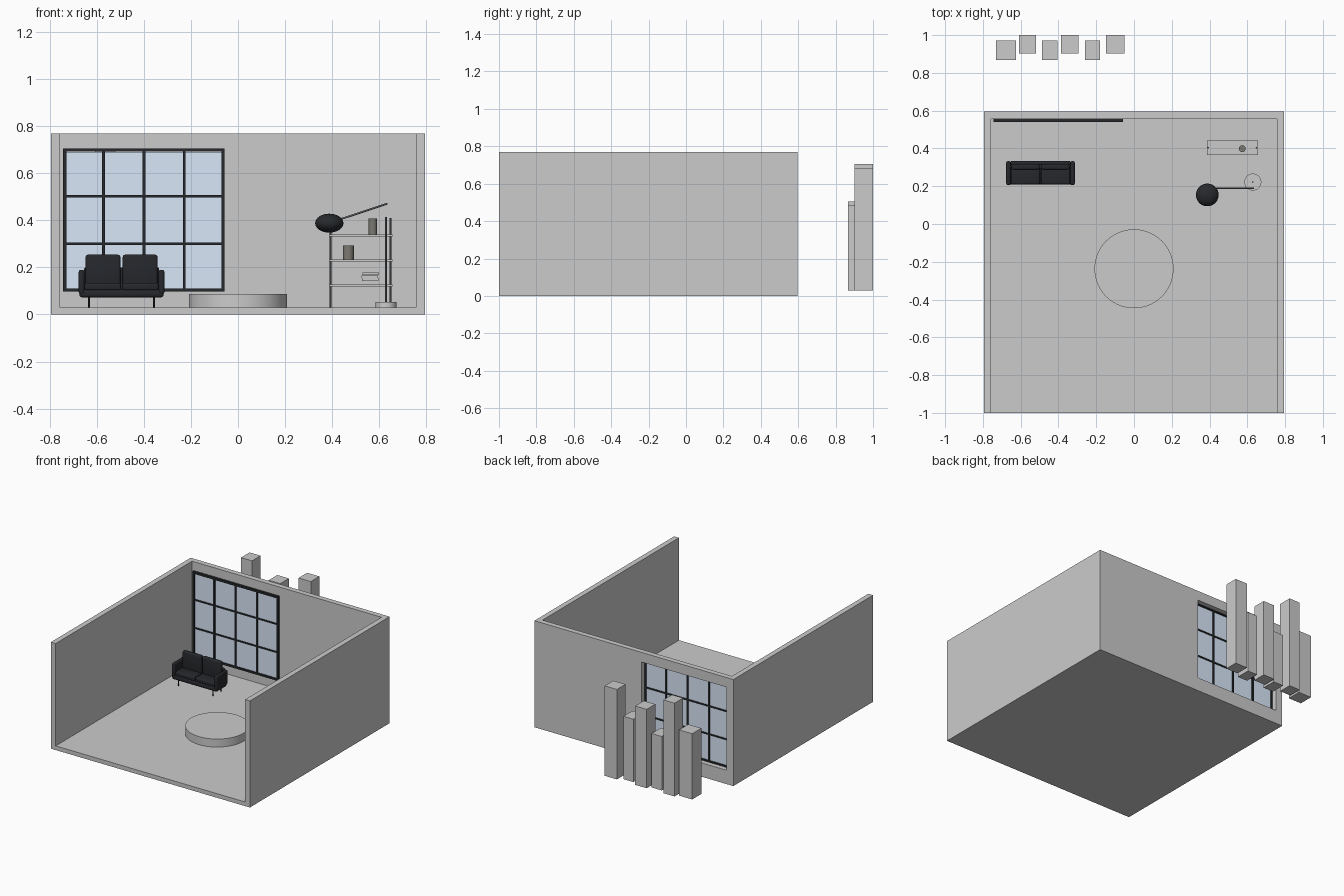
import bpy, bmesh, math
from mathutils import Vector

if "Cube" in bpy.data.objects:
    bpy.data.objects.remove(bpy.data.objects["Cube"])


def material(name, rgb):
    m = bpy.data.materials.new(name)
    m.diffuse_color = (*rgb, 1)
    m.use_nodes = True
    m.node_tree.nodes["Principled BSDF"].inputs["Base Color"].default_value = m.diffuse_color
    return m


BLACK = material("black_metal", (0.02, 0.022, 0.025))
LEATHER = material("dark_leather", (0.02, 0.021, 0.025))
GLASS = material("pale_glass", (0.7, 0.8, 0.95))
CLAY = material("clay", (0.2, 0.19, 0.165))
STEEL = material("steel", (0.15, 0.155, 0.16))


def finish(name, bm, mat=None, smooth=False):
    me = bpy.data.meshes.new(name)
    bm.to_mesh(me)
    bm.free()
    ob = bpy.data.objects.new(name, me)
    bpy.context.collection.objects.link(ob)
    if mat:
        me.materials.append(mat)
    if smooth:
        bpy.ops.object.select_all(action='DESELECT')
        ob.select_set(True)
        bpy.context.view_layer.objects.active = ob
        bpy.ops.object.shade_smooth_by_angle(angle=math.radians(40))
    return ob


def box(name, x0, x1, y0, y1, z0, z1, mat=None, bevel=0):
    bm = bmesh.new()
    bmesh.ops.create_cube(bm, size=1)
    for v in bm.verts:
        v.co = ((x0 + x1) / 2 + v.co.x * (x1 - x0),
                (y0 + y1) / 2 + v.co.y * (y1 - y0),
                (z0 + z1) / 2 + v.co.z * (z1 - z0))
    if bevel:
        bmesh.ops.bevel(bm, geom=bm.edges[:], offset=bevel, segments=3,
                        profile=0.5, affect='EDGES')
    return finish(name, bm, mat, bool(bevel))


def rod(name, a, b, r, mat=None, sides=16):
    a, b = Vector(a), Vector(b)
    d = b - a
    bm = bmesh.new()
    bmesh.ops.create_cone(bm, cap_ends=True, segments=sides, radius1=r,
                          radius2=r, depth=d.length)
    q = Vector((0, 0, 1)).rotation_difference(d.normalized())
    for v in bm.verts:
        v.co = q @ v.co + (a + b) / 2
    return finish(name, bm, mat, True)


# Room shell: solid block with the interior and window opening cut away
room = box("room_shell", -0.795, 0.795, -1, 0.595, 0, 0.77)
for cutter in (box("interior_cutter", -0.757, 0.757, -1.1, 0.557, 0.03, 0.9),
               box("window_cutter", -0.74, -0.06, 0.5, 0.7, 0.1, 0.70)):
    mod = room.modifiers.new("cut", 'BOOLEAN')
    mod.operation, mod.solver, mod.object = 'DIFFERENCE', 'EXACT', cutter
    bpy.context.view_layer.objects.active = room
    bpy.ops.object.modifier_apply(modifier=mod.name)
    bpy.data.objects.remove(cutter)

# Window: frame, glazing bars and glass
L, R, B, T, W = -0.743, -0.057, 0.097, 0.706, 0.014
for n, x in (("left", L), ("right", R - W)):
    box(f"window_frame_{n}", x, x + W, 0.54, 0.56, B, T, BLACK)
for n, z in (("bottom", B), ("top", T - W)):
    box(f"window_frame_{n}", L + W, R - W, 0.54, 0.56, z, z + W, BLACK)
for i in range(1, 4):
    x = L + (R - L) * i / 4
    box(f"window_upright_{i}", x - 0.006, x + 0.006, 0.541, 0.559, B + W, T - W, BLACK)
for i in range(1, 3):
    z = B + (T - B) * i / 3
    box(f"window_crossbar_{i}", L + W, R - W, 0.5415, 0.5585, z - 0.005, z + 0.005, BLACK)
box("window_glass", -0.731, -0.069, 0.548, 0.552, 0.109, 0.69, GLASS)

# Skyline blocks outside the window: x0, x1, top, staggered in two rows
towers = [(-0.73, -0.625, 0.505), (-0.608, -0.52, 0.704), (-0.487, -0.405, 0.42),
          (-0.386, -0.294, 0.60), (-0.26, -0.18, 0.484), (-0.148, -0.05, 0.68)]
for i, (x0, x1, top) in enumerate(towers):
    y0, y1 = ((0.867, 0.972), (0.902, 1.0))[i % 2]
    box(f"outside_tower_{i}", x0, x1, y0, y1, 0.03, top)

# Round platform
rod("round_platform", (0, -0.237, 0.03), (0, -0.237, 0.088), 0.209, None, 96)

# Sofa
cx = -0.495
box("sofa_base", cx - 0.179, cx + 0.179, 0.208, 0.328, 0.073, 0.106, LEATHER, 0.01)
box("sofa_back", cx - 0.16, cx + 0.16, 0.312, 0.333, 0.08, 0.20, LEATHER, 0.008)
for n, s in (("left", -1), ("right", 1)):
    a, b = sorted((cx + s * 0.158, cx + s * 0.182))
    box(f"sofa_arm_{n}", a, b, 0.206, 0.333, 0.085, 0.19, LEATHER, 0.01)
    a, b = sorted((cx + s * 0.003, cx + s * 0.157))
    box(f"sofa_seat_cushion_{n}", a, b, 0.21, 0.302, 0.102, 0.134, LEATHER, 0.009)
    a, b = sorted((cx + s * 0.005, cx + s * 0.153))
    box(f"sofa_back_cushion_{n}", a, b, 0.287, 0.318, 0.118, 0.254, LEATHER, 0.01)
    for m, y in (("front", 0.225), ("rear", 0.315)):
        x = cx + s * 0.138
        rod(f"sofa_leg_{m}_{n}", (x, y, 0.03), (x, y, 0.076), 0.004, BLACK, 12)

# Shelf unit with two posts
for n, x in (("left", 0.393), ("right", 0.648)):
    rod(f"shelf_post_{n}", (x, 0.404, 0.03), (x, 0.404, 0.41), 0.004, STEEL, 12)
for i, z in enumerate((0.123, 0.229, 0.336)):
    box(f"shelf_board_{i}", 0.386, 0.657, 0.365, 0.443, z - 0.004, z + 0.004)
rod("tall_vase", (0.573, 0.399, 0.34), (0.573, 0.399, 0.408), 0.018, CLAY, 32)
rod("short_vase", (0.469, 0.399, 0.233), (0.469, 0.399, 0.293), 0.023, CLAY, 32)
for i in range(3):
    z, dx = 0.143 + 0.0125 * i, (0.0, -0.002, 0.002)[i]
    box(f"stacked_book_{i}", 0.527 + dx, 0.597 + dx, 0.378, 0.428, z, z + 0.011)

# Floor lamp: base, pole, slanted arm and flattened shade
rod("lamp_base", (0.629, 0.222, 0.03), (0.629, 0.222, 0.052), 0.045, None, 48)
rod("lamp_pole", (0.629, 0.222, 0.05), (0.629, 0.222, 0.415), 0.004, STEEL, 12)
rod("lamp_arm", (0.635, 0.19, 0.471), (0.39, 0.19, 0.39), 0.004, STEEL, 12)
bm = bmesh.new()
bmesh.ops.create_uvsphere(bm, u_segments=40, v_segments=20, radius=0.06)
for v in bm.verts:
    v.co = (v.co.x + 0.388, v.co.y + 0.154, v.co.z * 0.67 + 0.388)
finish("lamp_shade", bm, BLACK, True)
